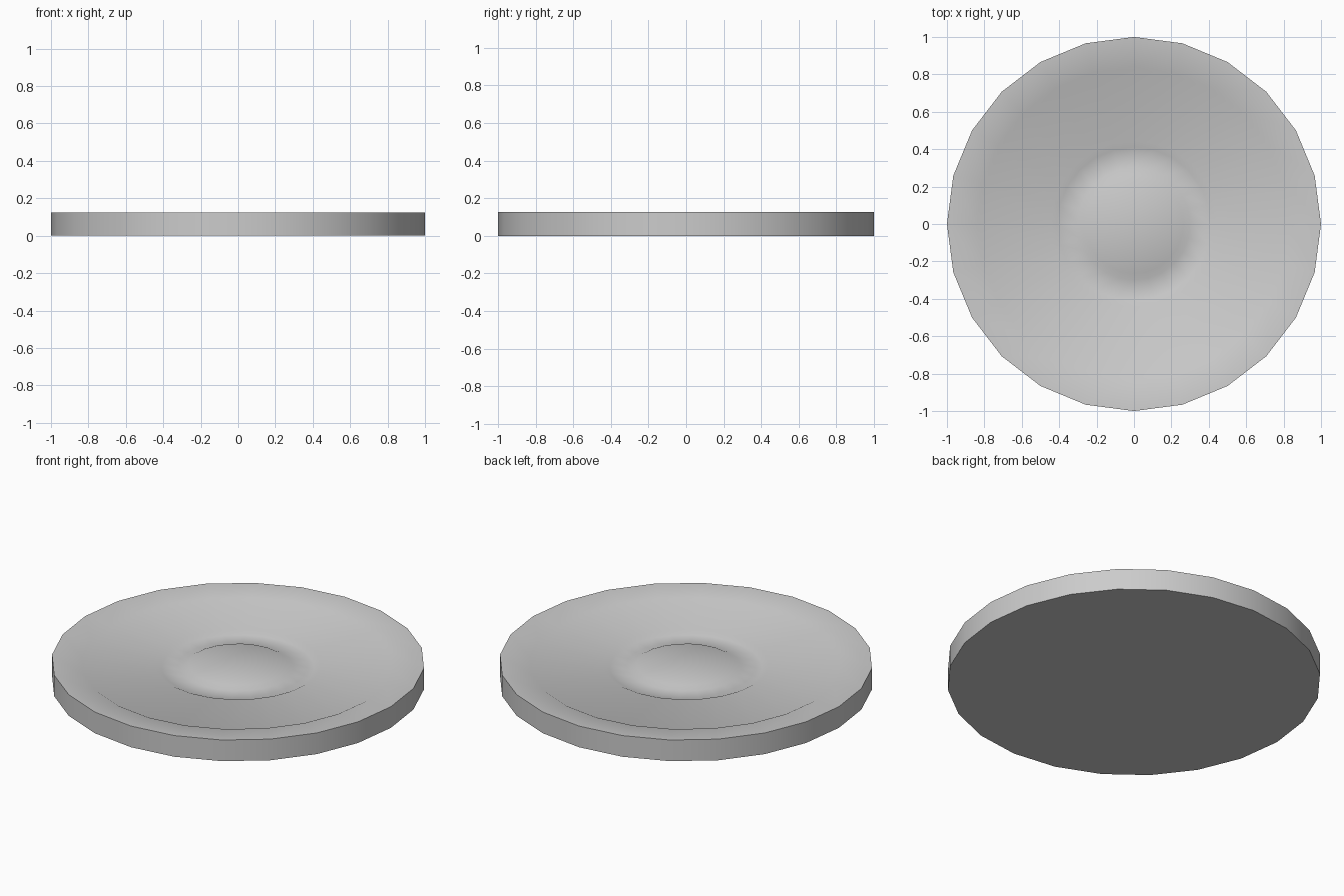
import bpy
import bmesh
from math import sin, cos, tau, radians

if "Cube" in bpy.data.objects:
    bpy.data.objects.remove(bpy.data.objects["Cube"])

SIDES = 24

# Half profile (radius, height): flat base, outer wall, rim, shallow plate, groove, raised centre
PROFILE = [
    (1.0, 0.0), (1.0, 0.125),
    (0.84, 0.115), (0.825, 0.107),
    (0.445, 0.107), (0.41, 0.09),
    (0.30, 0.09), (0.265, 0.107),
]


def lathe(name, profile, sides, top_z):
    bm = bmesh.new()
    rings = [[bm.verts.new((r * cos(tau * i / sides), r * sin(tau * i / sides), z))
              for i in range(sides)] for r, z in profile]
    for low, high in zip(rings, rings[1:]):
        for i in range(sides):
            j = (i + 1) % sides
            bm.faces.new((low[i], low[j], high[j], high[i]))
    # base cap and centre fan
    bm.faces.new(rings[0][::-1])
    tip = bm.verts.new((0, 0, top_z))
    for i in range(sides):
        bm.faces.new((rings[-1][i], rings[-1][(i + 1) % sides], tip))
    bmesh.ops.recalc_face_normals(bm, faces=bm.faces)
    mesh = bpy.data.meshes.new(name)
    bm.to_mesh(mesh)
    bm.free()
    obj = bpy.data.objects.new(name, mesh)
    bpy.context.collection.objects.link(obj)
    return obj


disc = lathe("round_plate", PROFILE, SIDES, 0.109)

# Smooth rounded surfaces, crisp outer edges
bpy.context.view_layer.objects.active = disc
disc.select_set(True)
bpy.ops.object.shade_smooth_by_angle(angle=radians(35))
